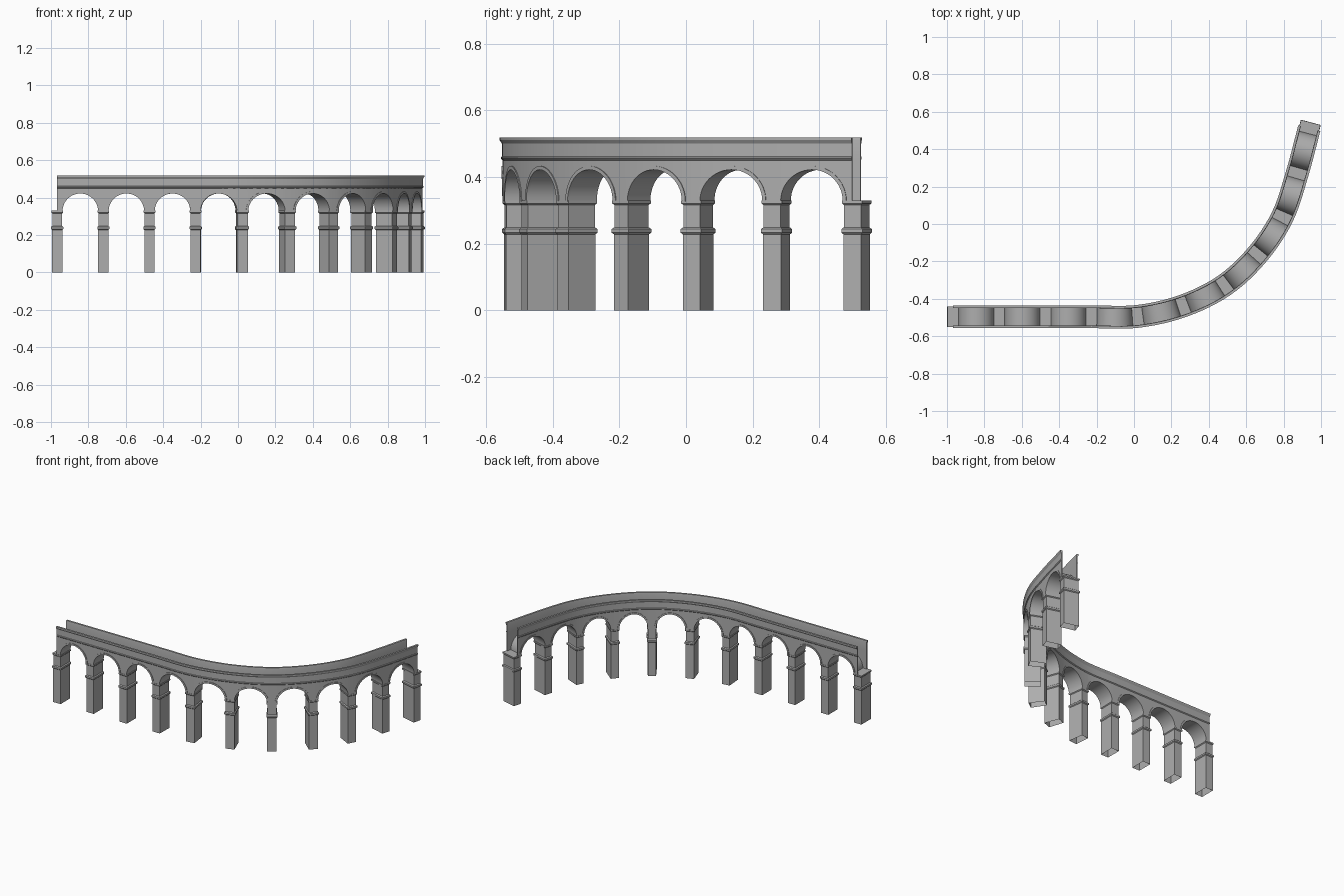
import bpy, bmesh, math
from mathutils import Vector

cube = bpy.data.objects.get("Cube")
if cube:
    bpy.data.objects.remove(cube)

stone = bpy.data.materials.new("grey_stone")
stone.use_nodes = True
GREY = (0.42, 0.42, 0.42, 1)
stone.diffuse_color = GREY
stone.node_tree.nodes["Principled BSDF"].inputs["Base Color"].default_value = GREY

SPANS, L = 10, 0.2465          # number of arches, pier spacing
PIER_X, PIER_Y = 0.0275, 0.05  # pier half sizes
R, SPRING = 0.095, 0.327       # arch radius and springing height
WALL, INNER, TOP = 0.052, 0.046, 0.456

# Pier centres: a straight run followed by a bend
centres = [Vector((-0.9665 + L * i, -0.496)) for i in range(4)]
centres += [Vector(p) for p in ((0.019, -0.494), (0.262, -0.438), (0.483, -0.328),
            (0.66, -0.163), (0.793, 0.038), (0.873, 0.272), (0.937, 0.512))]
knots = [2 * centres[0] - centres[1]] + centres + [2 * centres[-1] - centres[-2]]


def along(s):
    """Point and heading on the smooth centre line at distance s."""
    u = s / L
    i = min(max(int(u), 0), SPANS - 1)
    t = u - i
    a, b = knots[i + 1], knots[i + 2]
    m, n = (b - knots[i]) / 2, (knots[i + 3] - a) / 2
    if t < 0 or t > 1:
        base, d = (a, m) if t < 0 else (b, n)
        return base + d * (t if t < 0 else t - 1), d.normalized()
    c, e = 3 * (b - a) - 2 * m - n, 2 * (a - b) + m + n
    return a + t * (m + t * (c + t * e)), (m + t * (2 * c + 3 * t * e)).normalized()


def place(s, off, z):
    p, d = along(s)
    return (p.x - d.y * off, p.y + d.x * off, z)


def finish(bm, name):
    bmesh.ops.remove_doubles(bm, verts=bm.verts, dist=1e-5)
    bmesh.ops.recalc_face_normals(bm, faces=bm.faces)
    mesh = bpy.data.meshes.new(name)
    bm.to_mesh(mesh)
    bm.free()
    mesh.materials.append(stone)
    ob = bpy.data.objects.new(name, mesh)
    bpy.context.collection.objects.link(ob)
    bpy.ops.object.select_all(action='DESELECT')
    ob.select_set(True)
    bpy.context.view_layer.objects.active = ob
    bpy.ops.object.shade_smooth_by_angle(angle=math.radians(30))


def loft(bm, rings, closed=True):
    """Skin rings of (s, off, z) points."""
    rows = [[bm.verts.new(place(*p)) for p in ring] for ring in rings]
    for a, b in zip(rows, rows[1:]):
        for j in range(len(a) if closed else len(a) - 1):
            k = (j + 1) % len(a)
            bm.faces.new((a[j], a[k], b[k], b[j]))
    return rows


# Piers: shaft, string band, upper shaft and impost, open underneath
pier_profile = [(0, 0), (0, .228), (.005, .233), (.005, .244), (-.001, .249),
                (-.001, .316), (.004, .321), (.004, .33)]
for i in range(SPANS + 1):
    bm = bmesh.new()
    rings = [[(i * L + sx * (PIER_X + g), sy * (PIER_Y + g), z)
              for sx, sy in ((-1, -1), (1, -1), (1, 1), (-1, 1))] for g, z in pier_profile]
    bm.faces.new(loft(bm, rings)[-1])
    finish(bm, f"pier_{i + 1}")

# Outline of one arch: flat over the piers, semicircle between
ARC = [math.pi * (1 - k / 24) for k in range(25)]
outline = [(-L / 2, SPRING)] + [(R * math.cos(a), SPRING + R * math.sin(a)) for a in ARC]
outline.append((L / 2, SPRING))

# Barrel vaults, open above
bm = bmesh.new()
for i in range(SPANS):
    mid = (i + 0.5) * L
    loft(bm, [[(mid + u, -WALL, z), (mid + u, WALL, z)] for u, z in outline[1:-1]], False)
finish(bm, "arch_vaults")

# Mouldings of the parapet: string course, plain wall, flared coping
parapet_profile = [(INNER, .45), (WALL, .45), (.057, .455), (.057, .46), (.054, .462),
                   (.054, .5), (.061, .511), (.061, .519), (.048, .519), (INNER, .51)]

for side, label in ((-1, "outer"), (1, "inner")):
    # Spandrel wall pierced by the arches
    bm = bmesh.new()
    for i in range(SPANS):
        mid = (i + 0.5) * L
        rings = [[(mid + u, side * INNER, TOP), (mid + u, side * INNER, z),
                  (mid + u, side * WALL, z), (mid + u, side * WALL, TOP)] for u, z in outline]
        rows = loft(bm, rings, False)
        if i == 0:
            bm.faces.new(rows[0])
        if i == SPANS - 1:
            bm.faces.new(rows[-1])
    finish(bm, f"{label}_spandrel_wall")

    # Raised rings around the arches
    bm = bmesh.new()
    for i in range(SPANS):
        mid = (i + 0.5) * L
        section = ((R, WALL), (R, WALL + .003), (R + .011, WALL + .003), (R + .011, WALL))
        loft(bm, [[(mid + r * math.cos(a), side * off, SPRING + r * math.sin(a))
                   for r, off in section] for a in ARC], False)
    finish(bm, f"{label}_arch_rings")

    # Parapet
    bm = bmesh.new()
    steps = SPANS * 6
    rows = loft(bm, [[(k * L * SPANS / steps, side * off, z) for off, z in parapet_profile]
                     for k in range(steps + 1)])
    bm.faces.new(rows[0])
    bm.faces.new(rows[-1])
    finish(bm, f"{label}_parapet")
